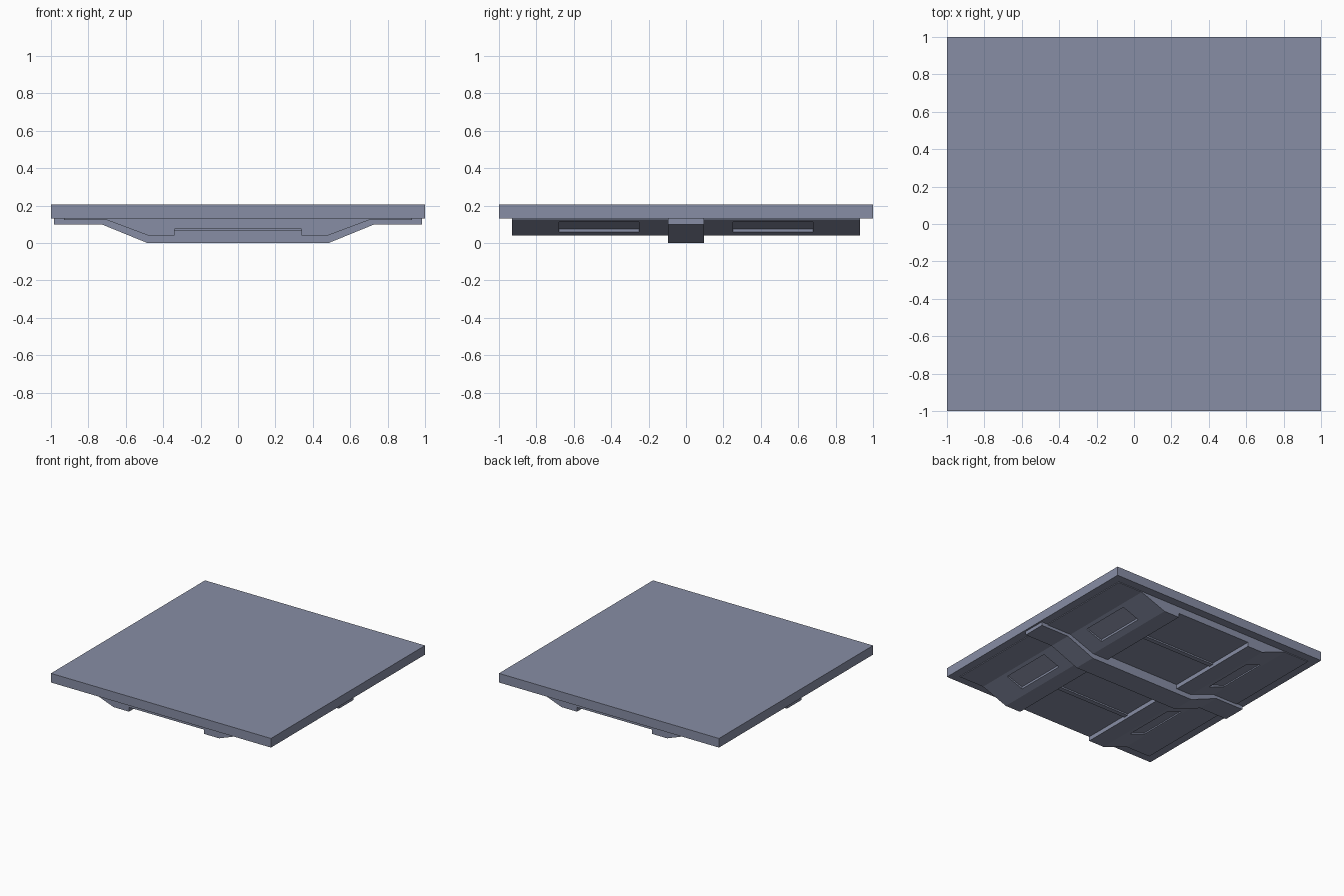
import bpy, bmesh

if "Cube" in bpy.data.objects:
    bpy.data.objects.remove(bpy.data.objects["Cube"])

# One flat colour for the whole model
mat = bpy.data.materials.new("blue_grey_metal")
mat.diffuse_color = (0.245, 0.27, 0.375, 1)
mat.use_nodes = True
mat.node_tree.nodes["Principled BSDF"].inputs["Base Color"].default_value = mat.diffuse_color


def prism(name, profile, y0, y1):
    """Extrude an x-z profile from y0 to y1."""
    bm = bmesh.new()
    verts = [bm.verts.new((x, y0, z)) for x, z in profile]
    face = bm.faces.new(verts)
    ext = bmesh.ops.extrude_face_region(bm, geom=[face])
    moved = [v for v in ext["geom"] if isinstance(v, bmesh.types.BMVert)]
    bmesh.ops.translate(bm, verts=moved, vec=(0, y1 - y0, 0))
    bmesh.ops.recalc_face_normals(bm, faces=bm.faces)
    mesh = bpy.data.meshes.new(name)
    bm.to_mesh(mesh)
    bm.free()
    mesh.materials.append(mat)
    ob = bpy.data.objects.new(name, mesh)
    bpy.context.collection.objects.link(ob)
    return ob


def box(name, x0, x1, y0, y1, z0, z1):
    return prism(name, [(x0, z0), (x1, z0), (x1, z1), (x0, z1)], y0, y1)


def mirrored(half):
    """Complete a right-half profile with its left half."""
    return half + [(-x, z) for x, z in reversed(half)]


# Flat floor slab and the thin backing plate below it
box("floor_slab", -1, 1, -1, 1, 0.13, 0.205)
box("backing_plate", -0.93, 0.93, -0.93, 0.93, 0.124, 0.135)

# Underside body: sloped shoulders with an open channel in the middle
body = prism("underside_body", mirrored(
    [(0.34, 0.075), (0.34, 0.04), (0.48, 0.04), (0.72, 0.13), (0.72, 0.14)]), -0.93, 0.93)

# Sloped window recesses cut into the shoulders
for sx in (-1, 1):
    for sy in (-1, 1):
        ys = sorted((sy * 0.25, sy * 0.68))
        cutter = prism("recess_cutter", [(sx * 0.53, 0.0), (sx * 0.675, 0.0),
                                         (sx * 0.675, 0.124), (sx * 0.53, 0.076)], *ys)
        cutter.hide_render = True
        cutter.hide_viewport = True
        mod = body.modifiers.new("recess", "BOOLEAN")
        mod.operation = "DIFFERENCE"
        mod.solver = "EXACT"
        mod.object = cutter

# Thin ribs crossing the channel
for sy in (-1, 1):
    box("channel_rib", -0.34, 0.34, sy * 0.5 - 0.02, sy * 0.5 + 0.02, 0.063, 0.08)

# Central cranked support beam
prism("support_beam", mirrored(
    [(0.485, 0.0), (0.73, 0.1), (0.985, 0.1), (0.985, 0.135)]), -0.095, 0.095)
